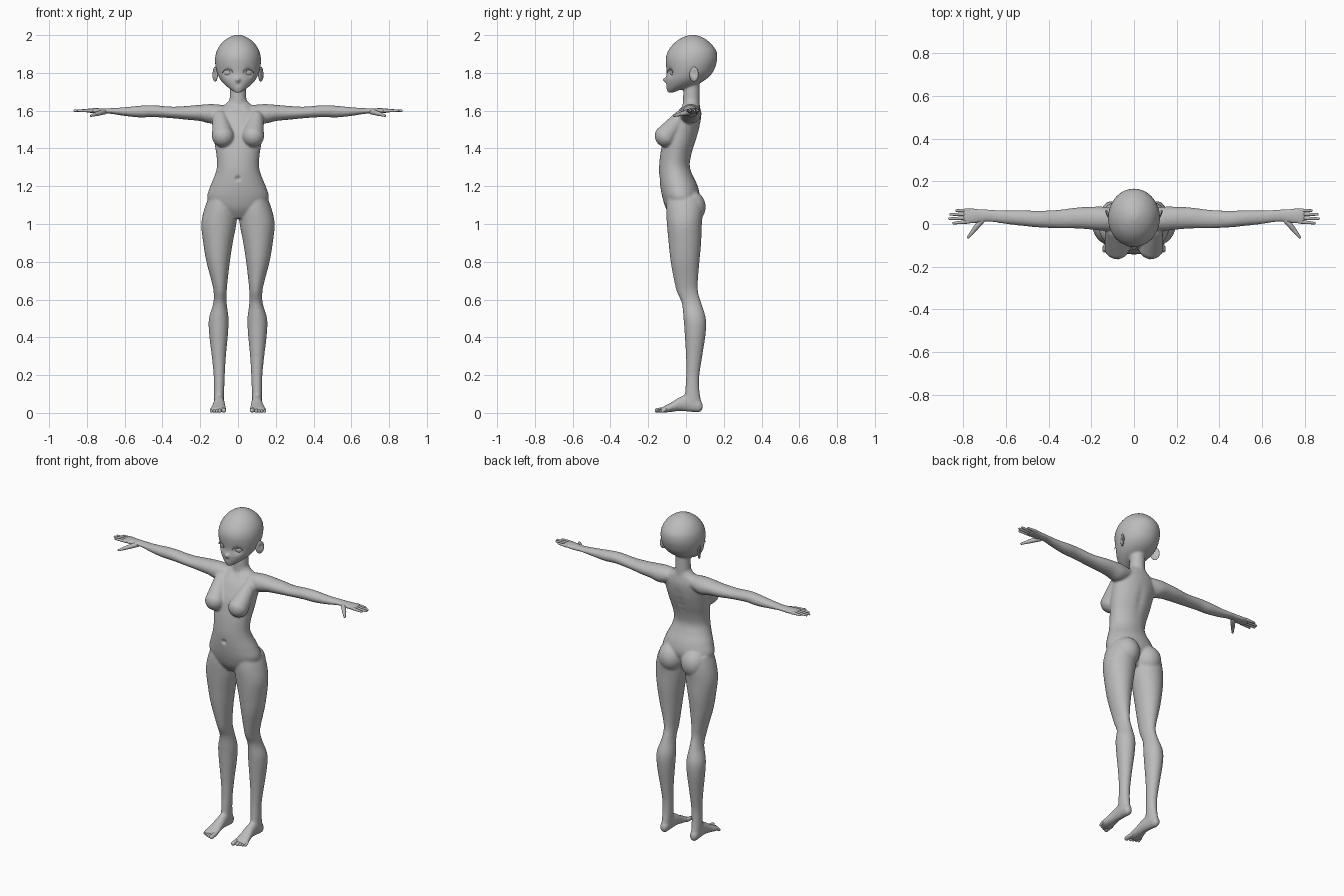
import bpy, bmesh, math
from mathutils import Vector, Matrix

if "Cube" in bpy.data.objects:
    bpy.data.objects.remove(bpy.data.objects["Cube"])

grey = bpy.data.materials.new("plain grey")
grey.use_nodes = True
grey.diffuse_color = (0.5, 0.5, 0.5, 1)
grey.node_tree.nodes["Principled BSDF"].inputs["Base Color"].default_value = grey.diffuse_color


def catmull(a, b, c, d, t):
    return 0.5 * (2 * b + (c - a) * t + (2 * a - 5 * b + 4 * c - d) * t ** 2
                  + (3 * b - a - 3 * c + d) * t ** 3)


def loft(bm, axis, rings, side=1, steps=5, sides=40):
    """Skin smooth oval rings; each ring is (position, low, high, low, high)."""
    rows = []
    last = len(rings) - 1
    for i in range(last):
        keys = [rings[min(max(i + k, 0), last)] for k in (-1, 0, 1, 2)]
        rows += [[catmull(*v, s / steps) for v in zip(*keys)] for s in range(steps)]
    rows.append(rings[-1])
    loops = []
    for pos, u0, u1, v0, v1 in rows:
        loop = []
        for k in range(sides):
            a = math.tau * k / sides
            co = [(u0 + u1) / 2 + (u1 - u0) / 2 * math.cos(a),
                  (v0 + v1) / 2 + (v1 - v0) / 2 * math.sin(a)]
            co.insert("XYZ".index(axis), pos)
            loop.append(bm.verts.new((co[0] * side, co[1], co[2])))
        loops.append(loop)
    for a, b in zip(loops, loops[1:]):
        for k in range(sides):
            n = (k + 1) % sides
            bm.faces.new((a[k], a[n], b[n], b[k]))
    bm.faces.new(loops[0])
    bm.faces.new(loops[-1])


def ellipsoid(bm, centre, radii, side=1, turn=0):
    mat = (Matrix.Diagonal((side, 1, 1, 1)) @ Matrix.Translation(centre)
           @ Matrix.Rotation(turn, 4, "Z") @ Matrix.Diagonal((*radii, 1)))
    bmesh.ops.create_uvsphere(bm, u_segments=28, v_segments=18, radius=1, matrix=mat)


def capsule(bm, start, end, r0, r1, side=1):
    """Round-ended tapering rod."""
    a, b = Vector(start), Vector(end)
    rot = (b - a).to_track_quat("Z", "Y")
    ball = bmesh.ops.create_uvsphere(bm, u_segments=20, v_segments=13, radius=1)
    for v in ball["verts"]:
        v.co = b + rot @ (v.co * r1) if v.co.z > 0 else a + rot @ (v.co * r0)
        v.co.x *= side


def push(mesh_verts, centre, radius, move, side=1):
    """Soft brush that moves the surface near a point."""
    centre, move = Vector(centre), Vector(move)
    centre.x *= side
    move.x *= side
    for v in mesh_verts:
        d = (v.co - centre).length / radius
        if d < 3:
            v.co += move * math.exp(-d * d)


def finish(bm, name):
    bmesh.ops.recalc_face_normals(bm, faces=bm.faces)
    mesh = bpy.data.meshes.new(name)
    bm.to_mesh(mesh)
    bm.free()
    ob = bpy.data.objects.new(name, mesh)
    bpy.context.collection.objects.link(ob)
    mesh.materials.append(grey)
    mesh.shade_smooth()
    return ob


def oval(z, half, front, back):
    return (z, -half, half, front, back)


torso = [oval(1.03, .05, -.07, .03), oval(1.08, .13, -.105, .05), oval(1.14, .163, -.125, .072),
         oval(1.2, .147, -.136, .062), oval(1.26, .122, -.142, .035), oval(1.31, .111, -.142, .02),
         oval(1.37, .115, -.136, .03), oval(1.43, .125, -.125, .05), oval(1.49, .132, -.11, .068),
         oval(1.54, .137, -.085, .077), oval(1.58, .132, -.06, .08), oval(1.61, .11, -.03, .076),
         oval(1.635, .066, -.015, .072), oval(1.66, .043, -.015, .068)]
head = [oval(1.695, .012, -.097, -.07), oval(1.71, .036, -.101, -.03), oval(1.735, .068, -.106, .05),
        oval(1.765, .094, -.107, .105), oval(1.8, .111, -.102, .14), oval(1.84, .12, -.106, .158),
        oval(1.88, .121, -.107, .166), oval(1.92, .111, -.093, .159), oval(1.96, .085, -.06, .127),
        oval(1.987, .05, -.02, .09), oval(2.001, .015, .02, .05)]
leg = [(1.14, .02, .155, -.1, .08), (1.08, .006, .178, -.105, .09), (1, .009, .194, -.101, .084),
       (.9, .028, .184, -.092, .08), (.8, .043, .167, -.081, .071), (.7, .055, .141, -.063, .063),
       (.64, .06, .129, -.048, .064), (.58, .06, .131, -.022, .081), (.5, .05, .154, -.013, .105),
       (.42, .053, .153, -.007, .104), (.3, .064, .139, 0, .086), (.2, .07, .129, .001, .071),
       (.12, .073, .128, -.004, .071), (.06, .075, .128, -.01, .08), (.02, .08, .124, 0, .08)]
foot = [(.088, .09, .115, .02, .05), (.07, .078, .126, .004, .07), (.02, .074, .127, .006, .1),
        (-.03, .07, .13, .01, .085), (-.07, .066, .138, .006, .06), (-.11, .062, .146, .002, .038),
        (-.135, .066, .14, .003, .025)]
arm = [(.08, -.03, .07, 1.55, 1.63), (.14, -.032, .081, 1.532, 1.635), (.2, -.026, .081, 1.545, 1.631),
       (.27, -.021, .077, 1.552, 1.625), (.35, -.02, .067, 1.56, 1.621), (.45, -.016, .062, 1.566, 1.629),
       (.52, -.009, .065, 1.564, 1.626), (.6, 0, .064, 1.572, 1.618), (.68, .011, .068, 1.584, 1.613),
       (.72, .007, .071, 1.583, 1.613), (.77, 0, .074, 1.587, 1.613), (.8, .004, .071, 1.591, 1.61)]

# Body: overlapping forms fused into one skin
bm = bmesh.new()
loft(bm, "Z", torso)
loft(bm, "Z", head)
capsule(bm, (0, .027, 1.6), (0, .03, 1.77), .047, .041)
for side in (1, -1):
    loft(bm, "Z", leg, side)
    loft(bm, "Y", foot, side)
    loft(bm, "X", arm, side)
    ellipsoid(bm, (.078, .03, 1.09), (.075, .074, .085), side)
    capsule(bm, (.08, -.106, 1.467), (.095, -.03, 1.56), .06, .04, side)
body = finish(bm, "body")
bpy.context.view_layer.objects.active = body
remesh = body.modifiers.new("fuse", "REMESH")
remesh.mode = "VOXEL"
remesh.voxel_size = .006
remesh.use_smooth_shade = True
soften = body.modifiers.new("soften", "SMOOTH")
soften.factor = .5
soften.iterations = 8
for mod in ("fuse", "soften"):
    bpy.ops.object.modifier_apply(modifier=mod)

# Surface modelling: nose, mouth, chin, navel, spine, eye sockets, collarbones
skin = body.data.vertices
push(skin, (0, -.106, 1.764), .011, (0, -.018, 0))
push(skin, (0, -.106, 1.738), .008, (0, .004, 0))
push(skin, (0, -.142, 1.24), .012, (0, .012, 0))
for i in range(7):
    push(skin, (0, .055, 1.28 + i * .04), .022, (0, -.005, 0))
for side in (1, -1):
    push(skin, (.055, -.086, 1.802), .022, (0, .011, 0), side)
    push(skin, (.04, -.03, 1.615), .02, (0, -.005, 0), side)
    push(skin, (.09, -.035, 1.62), .018, (0, -.005, 0), side)
body.data.shade_smooth()

for side, word in ((1, "left"), (-1, "right")):
    # Eye with a fine upper lid
    bm = bmesh.new()
    ellipsoid(bm, (.055, -.07, 1.802), (.024, .011, .018), side, .5)
    finish(bm, word + "_eye")
    bm = bmesh.new()
    lid = []
    for i in range(9):
        a = math.pi * (i / 8)
        x = .055 + .026 * math.cos(a)
        lid.append((x, -.085 + .5 * (x - .055), 1.803 + .017 * math.sin(a)))
    for p, q in zip(lid, lid[1:]):
        capsule(bm, p, q, .0025, .0025, side)
    finish(bm, word + "_eyelid")
    # Ear with a hollow
    bm = bmesh.new()
    ellipsoid(bm, (.121, .042, 1.793), (.009, .027, .039), side, -.5)
    push(bm.verts, (.134, .042, 1.798), .016, (-.008, 0, 0), side)
    finish(bm, word + "_ear")
    # Fingers and thumb
    tips = {"index": (.846, .004), "middle": (.865, .025), "ring": (.86, .045), "little": (.832, .063)}
    for i, (finger, (x, y)) in enumerate(tips.items()):
        bm = bmesh.new()
        capsule(bm, (.775, .011 + i * .0175, 1.6), (x, y, 1.6), .0095, .006, side)
        finish(bm, f"{word}_{finger}_finger")
    bm = bmesh.new()
    capsule(bm, (.71, .022, 1.594), (.748, -.025, 1.583), .015, .0115, side)
    capsule(bm, (.748, -.025, 1.583), (.777, -.062, 1.573), .0115, .006, side)
    finish(bm, word + "_thumb")
    # Toes, largest on the inside
    for i in range(5):
        r = .0125 if i == 0 else .0095 - i * .0004
        x = .075 if i == 0 else .082 + i * .0145
        bm = bmesh.new()
        capsule(bm, (x, -.11, .018), (x, -.153 + i * .007, r + .001), r, r, side)
        finish(bm, f"{word}_toe_{i + 1}")
